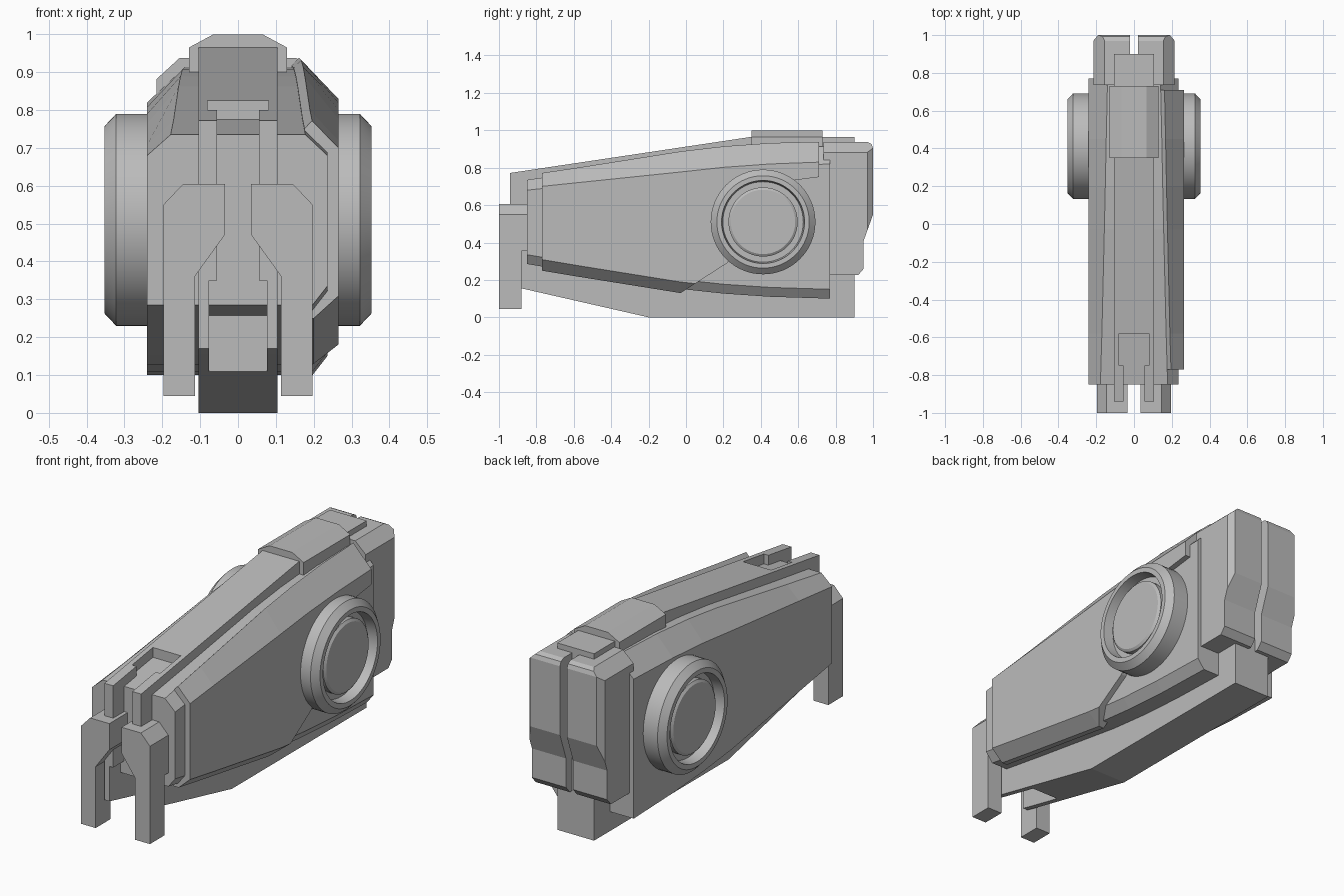
import bpy, bmesh, math
from mathutils import Vector

if "Cube" in bpy.data.objects:
    bpy.data.objects.remove(bpy.data.objects["Cube"])

grey = bpy.data.materials.new("plain grey")
grey.diffuse_color = (0.5, 0.5, 0.5, 1)
grey.use_nodes = True
grey.node_tree.nodes["Principled BSDF"].inputs["Base Color"].default_value = grey.diffuse_color


def finish(bm, name, smooth=False):
    bmesh.ops.recalc_face_normals(bm, faces=bm.faces)
    me = bpy.data.meshes.new(name)
    bm.to_mesh(me)
    bm.free()
    me.materials.append(grey)
    ob = bpy.data.objects.new(name, me)
    bpy.context.collection.objects.link(ob)
    if smooth:
        bpy.ops.object.select_all(action='DESELECT')
        ob.select_set(True)
        bpy.context.view_layer.objects.active = ob
        bpy.ops.object.shade_smooth_by_angle(angle=math.radians(25))
    return ob


def loft(name, rings, smooth=False):
    """Skin a row of matching closed sections and cap both ends."""
    bm = bmesh.new()
    vs = [[bm.verts.new(p) for p in r] for r in rings]
    n = len(vs[0])
    for a, b in zip(vs, vs[1:]):
        for i in range(n):
            j = (i + 1) % n
            bm.faces.new((a[i], a[j], b[j], b[i]))
    bm.faces.new(vs[0])
    bm.faces.new(vs[-1])
    return finish(bm, name, smooth)


def side_prism(name, pts, x0, x1):
    return loft(name, [[(x, y, z) for y, z in pts] for x in (x0, x1)])


def front_prism(name, pts, y0, y1):
    return loft(name, [[(x, y, z) for x, z in pts] for y in (y0, y1)])


def box(name, x0, x1, y0, y1, z0, z1):
    return side_prism(name, [(y0, z0), (y1, z0), (y1, z1), (y0, z1)], x0, x1)


def cut(ob, cutter):
    cutter.hide_render = True
    cutter.hide_set(True)
    m = ob.modifiers.new("cut", 'BOOLEAN')
    m.operation = 'DIFFERENCE'
    m.solver = 'EXACT'
    m.object = cutter


def slice_off(ob, point, normal):
    """Remove everything beyond a plane and cap the cut."""
    bm = bmesh.new()
    bm.from_mesh(ob.data)
    r = bmesh.ops.bisect_plane(bm, geom=bm.verts[:] + bm.edges[:] + bm.faces[:],
                               plane_co=Vector(point), plane_no=Vector(normal), clear_outer=True)
    edges = [e for e in r["geom_cut"] if isinstance(e, bmesh.types.BMEdge)]
    bmesh.ops.holes_fill(bm, edges=edges, sides=0)
    bmesh.ops.recalc_face_normals(bm, faces=bm.faces)
    bm.to_mesh(ob.data)
    bm.free()


def lerp_table(table, y):
    for (a, b) in zip(table, table[1:]):
        if y <= b[0]:
            t = (y - a[0]) / (b[0] - a[0])
            return [p + (q - p) * t for p, q in zip(a, b)][1:]
    return table[-1][1:]


# Central spine with its slotted nose
core = side_prism("spine", [(-0.94, 0.17), (-0.88, 0.155), (-0.2, 0), (0.9, 0), (0.9, 0.965),
                            (0.35, 0.965), (-0.94, 0.772)], -0.105, 0.105)
cut(core, box("nose_slot_cutter", -0.055, 0.055, -1.1, -0.70, 0.3, 1.1))
cut(core, box("wide_slot_cutter", -0.08, 0.08, -0.75, -0.58, 0.5, 1.1))
cut(core, box("lower_slot_cutter", -0.077, 0.077, -1.1, -0.68, -0.1, 0.35))

# Main shell: y, top z, top chamfer z, bottom z, chamfer inner x
shell = [(-0.85, 0.735, 0.68, 0.285, 0.178), (-0.58, 0.775, 0.708, 0.24, 0.17),
         (-0.03, 0.862, 0.765, 0.152, 0.157), (0.2, 0.889, 0.79, 0.127, 0.152),
         (0.45, 0.907, 0.808, 0.11, 0.147), (0.77, 0.915, 0.82, 0.1, 0.14)]
W, WR = 0.24, 0.236
loft("shell", [[(-W, y, b), (-W, y, c), (-x, y, t), (x, y, t), (WR, y, c), (WR, y, b + 0.05),
                (0.197, y, b)] for y, t, c, b, x in shell])

# Raised armour plate on the right side, trimmed behind the hub
rings = []
for y in (-0.77, -0.58, -0.03, 0.2, 0.45, 0.71):
    t, c, b, x = lerp_table(shell, y)
    rings.append([(x, y, t - 0.02), (x, y, t + 0.004), (x + 0.02, y, t + 0.025),
                  (0.265, y, c + 0.012), (0.265, y, b + 0.037), (0.2, y, b - 0.022),
                  (0.17, y, b - 0.022), (0.17, y, b + 0.06)])
plate = loft("side_plate", rings)
cut(plate, side_prism("plate_trim_cutter", [(-0.06, 0.11), (0.22, 0.29), (0.58, 0.733), (0.71, 0.75),
                                           (0.9, 0.75), (0.9, -0.1), (-0.06, -0.1)], 0.05, 0.4))

# Faceted cap on the spine
front_prism("top_cap", [(-0.13, 0.9), (-0.13, 0.965), (-0.065, 1), (0.065, 1), (0.13, 0.965),
                        (0.13, 0.9)], 0.35, 0.73)

# Round hubs: distance out, radius
hub = [(0.2, 0.28), (0.322, 0.28), (0.353, 0.247), (0.353, 0.222), (0.30, 0.215), (0.30, 0.185),
       (0.328, 0.185), (0.337, 0.172)]
N = 64
for s, side in ((-1, "left"), (1, "right")):
    loft(side + "_hub", [[(s * x, 0.412 + r * math.cos(2 * math.pi * i / N),
                           0.51 + r * math.sin(2 * math.pi * i / N)) for i in range(N)]
                         for x, r in hub], True)

    # Rear blocks with chamfered outer edges
    back = side_prism(side + "_rear_block",
                      [(0.77, 0.225), (0.92, 0.225), (0.95, 0.26), (0.95, 0.41), (1, 0.55),
                       (1, 0.905), (0.992, 0.926), (0.97, 0.937), (0.735, 0.937), (0.735, 0.84),
                       (0.77, 0.84)], s * 0.02, s * 0.215)
    slice_off(back, (s * 0.155, 0.9, 0.937), (s * 0.055, 0, 0.06))
    slice_off(back, (s * 0.19, 1, 0.6), (s * 0.03, 0.025, 0))

    # Front arms and their mounts
    arm = [(0.035, 0.605), (0.145, 0.605), (0.197, 0.55), (0.197, 0.045), (0.113, 0.045),
           (0.113, 0.362), (0.035, 0.47)]
    front_prism(side + "_front_arm", [(s * x, z) for x, z in arm], -1, -0.88)
    mount = arm[:3] + [(0.197, 0.355), (0.113, 0.362), (0.035, 0.47)]
    front_prism(side + "_arm_mount", [(s * x, z) for x, z in mount], -0.88, -0.84)
